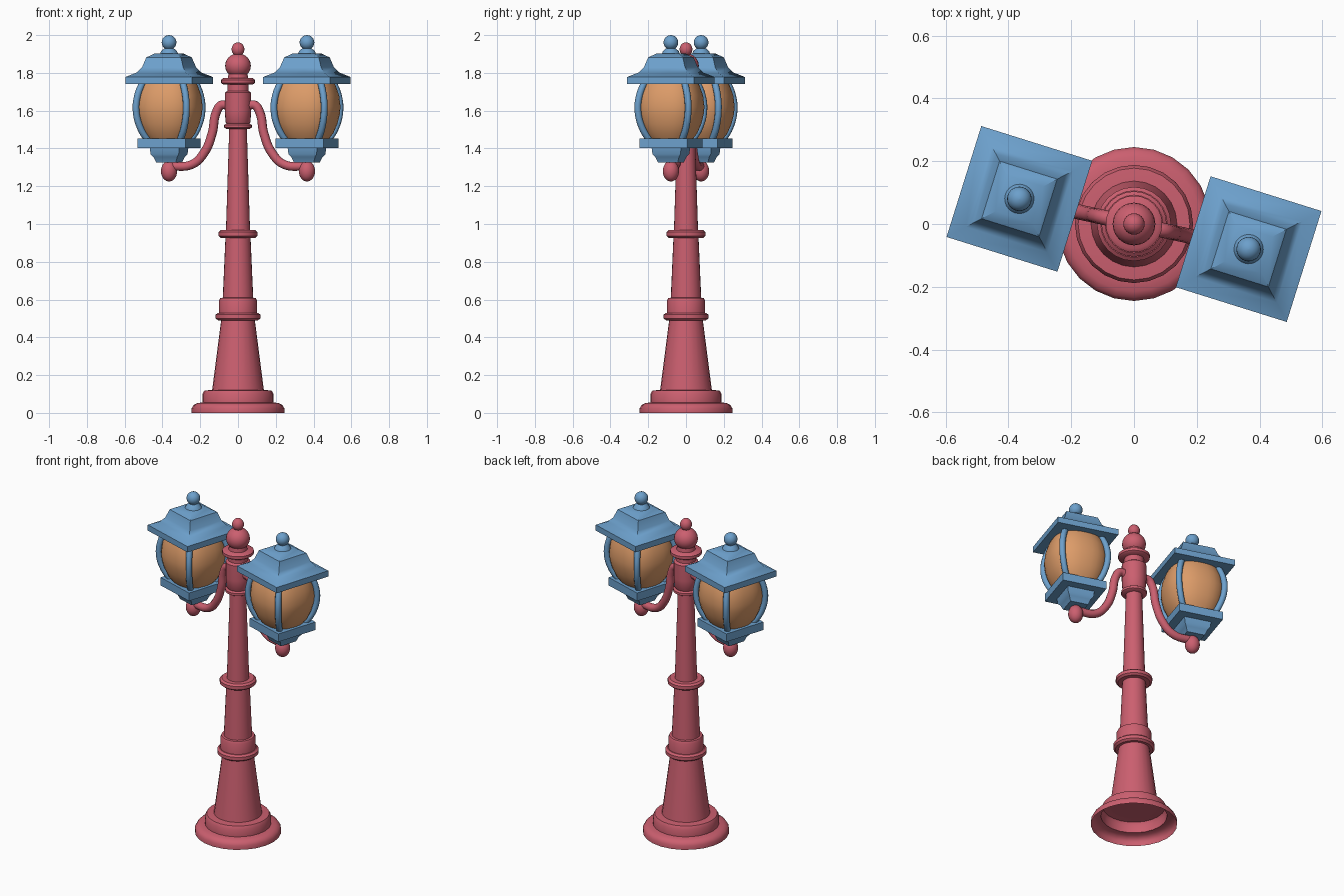
import bpy, bmesh, math
from mathutils import Matrix

cube = bpy.data.objects.get("Cube")
if cube:
    bpy.data.objects.remove(cube, do_unlink=True)


def material(name, rgb):
    m = bpy.data.materials.new(name)
    m.use_nodes = True
    m.diffuse_color = (*rgb, 1)
    m.node_tree.nodes["Principled BSDF"].inputs["Base Color"].default_value = (*rgb, 1)
    return m


RED = material("rose red", (0.60, 0.115, 0.16))
BLUE = material("lantern blue", (0.15, 0.35, 0.60))
AMBER = material("amber glass", (0.72, 0.33, 0.14))


def add(name, data, mat, matrix):
    data.materials.append(mat)
    obj = bpy.data.objects.new(name, data)
    bpy.context.collection.objects.link(obj)
    obj.matrix_world = matrix
    return obj


def loft(name, profile, mat, matrix=Matrix(), sides=24, power=2, caps=True, bevel=0):
    """Stack rings of (radius, height); four sides give a square, power squares a circle."""
    bm = bmesh.new()
    rings = []
    for r, z in profile:
        ring = []
        for i in range(sides):
            a = 2 * math.pi * i / sides
            if sides == 4:
                a += math.pi / 4
            c, s = math.cos(a), math.sin(a)
            k = r * math.sqrt(2) if sides == 4 else \
                r / (abs(c) ** power + abs(s) ** power) ** (1 / power)
            ring.append(bm.verts.new((k * c, k * s, z)))
        rings.append(ring)
    for lo, hi in zip(rings, rings[1:]):
        for i in range(sides):
            j = (i + 1) % sides
            bm.faces.new((lo[i], lo[j], hi[j], hi[i]))
    bm.faces.new(rings[-1])
    if caps:
        bm.faces.new(rings[0][::-1])
    if bevel:
        edges = [e for e in bm.edges if e.calc_face_angle(0) > 0.3]
        bmesh.ops.bevel(bm, geom=edges, offset=bevel, segments=2,
                        profile=0.5, affect='EDGES', clamp_overlap=True)
    me = bpy.data.meshes.new(name)
    bm.to_mesh(me)
    bm.free()
    me.polygons.foreach_set("use_smooth", [True] * len(me.polygons))
    me.set_sharp_from_angle(angle=math.radians(40))
    return add(name, me, mat, matrix)


def ball(name, r, height, z, mat, matrix=Matrix()):
    n = 12
    pts = [(max(r * math.sin(math.pi * i / n), 0.001),
            z - height / 2 * math.cos(math.pi * i / n)) for i in range(n + 1)]
    return loft(name, pts, mat, matrix)


def tube(name, points, radius, mat, matrix):
    cu = bpy.data.curves.new(name, 'CURVE')
    cu.dimensions = '3D'
    cu.bevel_depth = radius
    cu.bevel_resolution = 3
    cu.resolution_u = 6
    cu.use_fill_caps = True
    sp = cu.splines.new('BEZIER')
    sp.bezier_points.add(len(points) - 1)
    for p, (x, z) in zip(sp.bezier_points, points):
        p.co = (x, 0, z)
        p.handle_left_type = p.handle_right_type = 'AUTO'
    return add(name, cu, mat, matrix)


def turn(degrees):
    return Matrix.Rotation(math.radians(degrees), 4, 'Z')


def ring_band(name, r, lo, hi):
    e = (hi - lo) / 4
    loft(name, [(r - 0.012, lo), (r, lo + e), (r, hi - e), (r - 0.012, hi)], RED)


# Post: open-bottomed stepped foot and tapering shaft
loft("foot", [(0.245, 0), (0.245, 0.025), (0.235, 0.042), (0.215, 0.052), (0.188, 0.055),
              (0.188, 0.10), (0.178, 0.118), (0.135, 0.122)], RED, caps=False)
loft("lower_shaft", [(0.137, 0.12), (0.088, 0.50)], RED)
ring_band("lower_ring", 0.118, 0.49, 0.53)
loft("lower_collar", [(0.1, 0.52), (0.1, 0.595), (0.094, 0.608), (0.08, 0.61)], RED)
loft("middle_shaft", [(0.081, 0.60), (0.066, 0.94)], RED)
ring_band("middle_ring", 0.104, 0.927, 0.967)
loft("upper_shaft", [(0.064, 0.96), (0.046, 1.52)], RED)
ring_band("upper_ring", 0.073, 1.503, 1.532)
loft("arm_collar", [(0.055, 1.525), (0.066, 1.54), (0.07, 1.60), (0.07, 1.695),
                    (0.056, 1.705), (0.056, 1.745)], RED)
ring_band("crown_ring", 0.09, 1.738, 1.772)
loft("crown_neck", [(0.055, 1.76), (0.05, 1.80)], RED)
ball("crown_ball", 0.068, 0.13, 1.838, RED)
ball("post_finial", 0.034, 0.074, 1.925, RED)

# Two arms and lanterns, opposite one another
for side, half_turn in (("left", 0), ("right", 180)):
    arm = turn(half_turn - 12.3)
    lamp = turn(half_turn) @ Matrix.Translation((0.365, -0.08, 0)) @ turn(-17.4)

    tube(side + "_arm", [(0.05, 1.625), (0.09, 1.63), (0.118, 1.59), (0.14, 1.48),
                         (0.185, 1.375), (0.25, 1.315), (0.37, 1.305)], 0.024, RED, arm)
    ball(side + "_arm_finial", 0.043, 0.11, 1.28, RED, lamp)

    loft(side + "_cup", [(0.054, 1.325), (0.066, 1.355), (0.078, 1.37), (0.082, 1.41)],
         BLUE, lamp, sides=4, bevel=0.006)
    loft(side + "_tray", [(0.133, 1.403), (0.133, 1.453)], BLUE, lamp, sides=4, bevel=0.01)
    loft(side + "_glass", [(0.105, 1.44), (0.135, 1.48), (0.156, 1.53), (0.168, 1.58),
                           (0.172, 1.62), (0.165, 1.68), (0.148, 1.73), (0.135, 1.755)],
         AMBER, lamp, sides=32, power=2.5)
    for i in range(4):
        tube(f"{side}_rib_{i + 1}", [(0.125, 1.44), (0.172, 1.51), (0.197, 1.60),
                                     (0.188, 1.68), (0.155, 1.755)],
             0.018, BLUE, lamp @ turn(45 + 90 * i))
    loft(side + "_roof", [(0.185, 1.742), (0.185, 1.778), (0.136, 1.802), (0.114, 1.83),
                          (0.096, 1.882), (0.06, 1.903)], BLUE, lamp, sides=4, bevel=0.007)
    loft(side + "_roof_cap", [(0.05, 1.895), (0.042, 1.915), (0.025, 1.93)], BLUE, lamp)
    ball(side + "_roof_finial", 0.039, 0.078, 1.961, BLUE, lamp)
